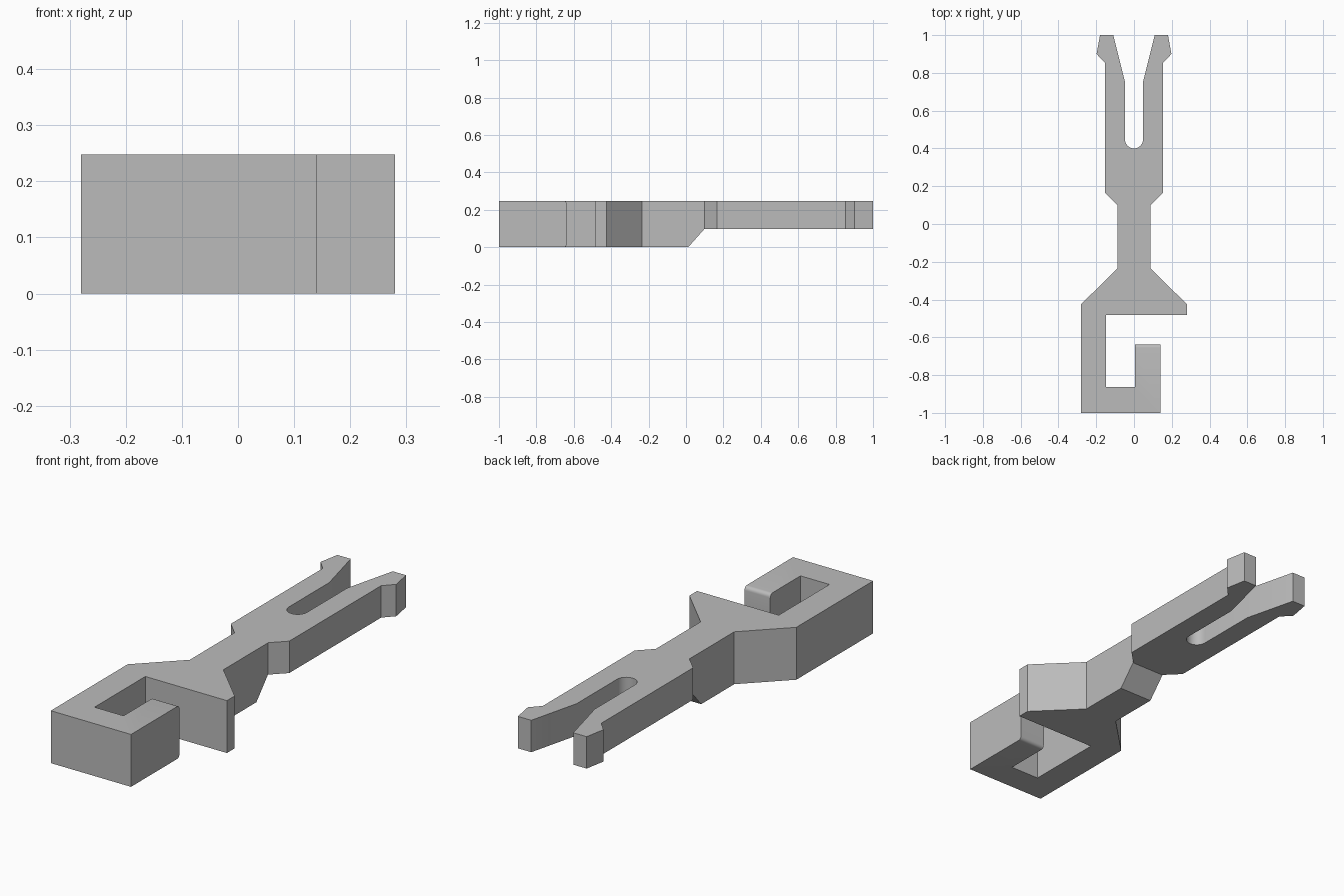
import bpy, bmesh, math
from mathutils import Vector

default = bpy.data.objects.get("Cube")
if default:
    bpy.data.objects.remove(default, do_unlink=True)

HEIGHT, STEP = 0.248, 0.097      # full thickness and raised underside
SLOT, SLOT_Y = 0.0475, 0.4475    # slot half width and arc centre
TIP_Y = -0.637                   # end face of the hook

# Mirrored right-hand profile from the flare to the prong tip
side = [(0.28, -0.425), (0.088, -0.235), (0.088, 0.1), (0.153, 0.165),
        (0.153, 0.852), (0.198, 0.9), (0.18, 1), (0.11, 1), (SLOT, 0.75)]
# Round bottom of the fork slot
arc = [(SLOT * math.cos(a), SLOT_Y - SLOT * math.sin(a))
       for a in (math.pi * i / 16 for i in range(17))]
# Hook below the flare
hook = [(-0.28, -1), (0.14, -1), (0.14, TIP_Y), (0.005, TIP_Y),
        (0.005, -0.863), (-0.147, -0.863), (-0.147, -0.483), (0.28, -0.483)]
outline = side + arc + [(-x, y) for x, y in reversed(side)] + hook

# Extrude the profile
bm = bmesh.new()
base = bm.faces.new([bm.verts.new((x, y, 0)) for x, y in outline])
extruded = bmesh.ops.extrude_face_region(bm, geom=[base])
top = [v for v in extruded["geom"] if isinstance(v, bmesh.types.BMVert)]
bmesh.ops.translate(bm, verts=top, vec=(0, 0, HEIGHT))

# Raise the underside of the fork, with a ramp on the stem
for y in (0.012, 0.098):
    bmesh.ops.bisect_plane(bm, geom=bm.verts[:] + bm.edges[:] + bm.faces[:],
                           dist=1e-5, plane_co=Vector((0, y, 0)), plane_no=Vector((0, 1, 0)))
for v in bm.verts:
    if v.co.z < 0.001 and v.co.y > 0.09:
        v.co.z = STEP

# Round the upper and lower edges of the hook tip
tip = [e for e in bm.edges if all(abs(v.co.y - TIP_Y) < 1e-4 for v in e.verts)
       and abs(e.verts[0].co.z - e.verts[1].co.z) < 1e-4]
bmesh.ops.bevel(bm, geom=tip, offset=0.018, offset_type='OFFSET', segments=5,
                profile=0.5, affect='EDGES')
bmesh.ops.recalc_face_normals(bm, faces=bm.faces[:])

mesh = bpy.data.meshes.new("forked_clip")
bm.to_mesh(mesh)
bm.free()
clip = bpy.data.objects.new("forked_clip", mesh)
bpy.context.collection.objects.link(clip)

# Single plain grey
grey = bpy.data.materials.new("plain_grey")
grey.use_nodes = True
grey.diffuse_color = (0.5, 0.5, 0.5, 1)
grey.node_tree.nodes["Principled BSDF"].inputs["Base Color"].default_value = (0.5, 0.5, 0.5, 1)
mesh.materials.append(grey)

bpy.ops.object.select_all(action='DESELECT')
clip.select_set(True)
bpy.context.view_layer.objects.active = clip
bpy.ops.object.shade_smooth_by_angle(angle=math.radians(25))
